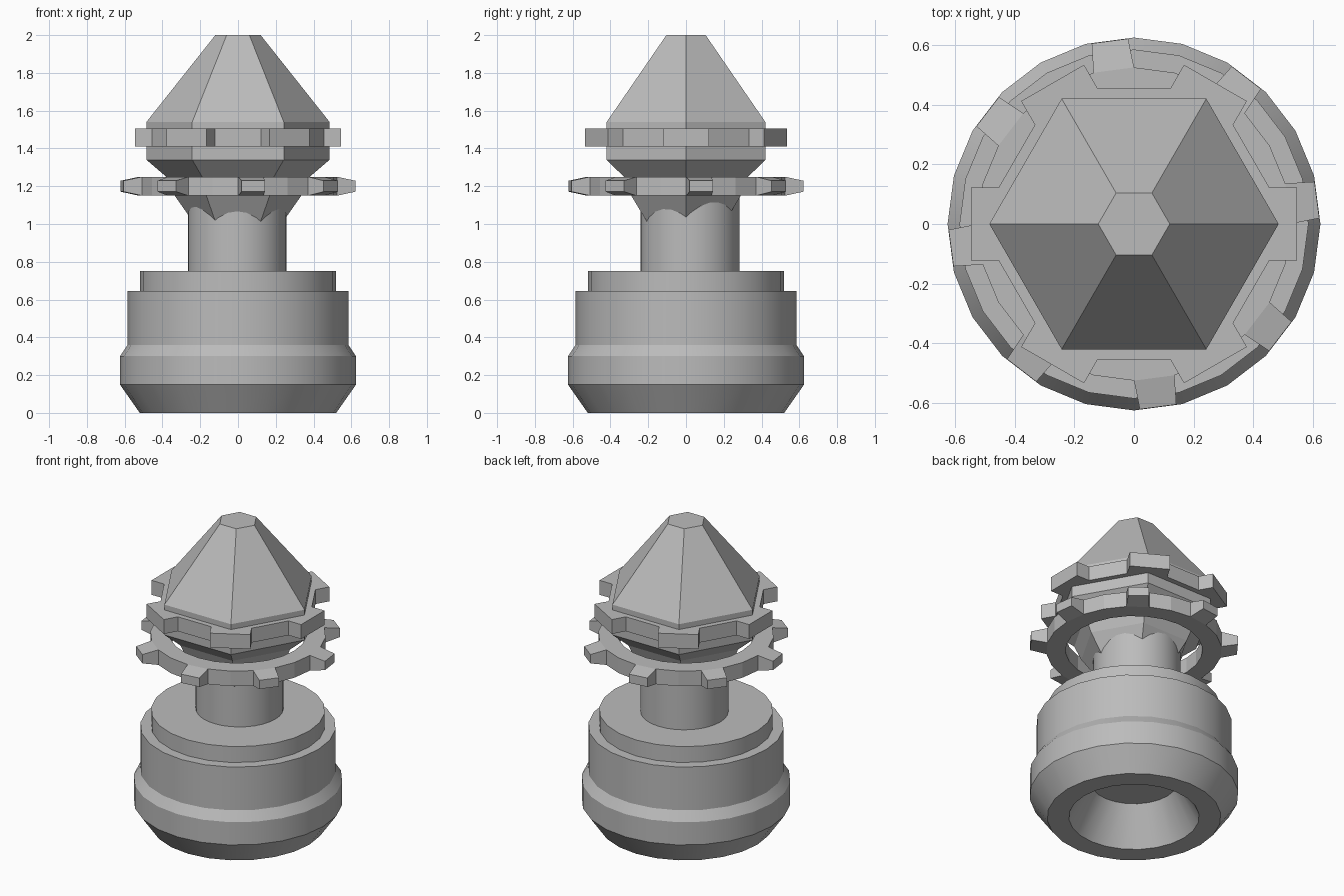
import bpy, bmesh
from math import pi, cos, sin, atan2, degrees
from mathutils import Vector

cube = bpy.data.objects.get("Cube")
if cube:
    bpy.data.objects.remove(cube, do_unlink=True)

GREY = 0.5
mat = bpy.data.materials.new("plain grey")
mat.use_nodes = True
mat.diffuse_color = (GREY, GREY, GREY, 1)
mat.node_tree.nodes["Principled BSDF"].inputs["Base Color"].default_value = (GREY, GREY, GREY, 1)


def lathe(profile, sides, turn=0.0, hollow=False):
    """Spin a (radius, height) profile; hollow joins its ends, otherwise they are capped."""
    bm = bmesh.new()
    rings = []
    for r, z in profile:
        angles = [turn + 2 * pi * i / sides for i in range(sides)]
        rings.append([bm.verts.new((r * cos(a), r * sin(a), z)) for a in angles])
    pairs = list(zip(rings, rings[1:]))
    if hollow:
        pairs.append((rings[-1], rings[0]))
    else:
        bm.faces.new(rings[0])
        bm.faces.new(rings[-1])
    for low, high in pairs:
        for i in range(sides):
            j = (i + 1) % sides
            bm.faces.new((low[i], low[j], high[j], high[i]))
    bmesh.ops.recalc_face_normals(bm, faces=bm.faces)
    return bm


def add_teeth(bm, count, first, length, width_scale=1.0, height_scale=1.0):
    """Extrude evenly spaced outward-facing side faces into teeth."""
    step = 360 / count
    chosen = []
    for f in bm.faces:
        c, n = f.calc_center_median(), f.normal
        outward = n.x * c.x + n.y * c.y > 0.1 and abs(n.z) < 0.1
        off = (degrees(atan2(c.y, c.x)) - first + step / 2) % step - step / 2
        if outward and abs(off) < 1:
            chosen.append(f)
    normals = [f.normal.copy() for f in chosen]
    tips = bmesh.ops.extrude_discrete_faces(bm, faces=chosen)["faces"]
    for f in tips:
        c = f.calc_center_median()
        n = Vector((c.x, c.y, 0)).normalized()
        for v in f.verts:
            d = v.co - c
            v.co = c + n * length + Vector((d.x * width_scale, d.y * width_scale, d.z * height_scale))
    bmesh.ops.recalc_face_normals(bm, faces=bm.faces)


def finish(bm, name, smooth=False, location=(0, 0, 0)):
    mesh = bpy.data.meshes.new(name)
    bm.to_mesh(mesh)
    bm.free()
    mesh.materials.append(mat)
    obj = bpy.data.objects.new(name, mesh)
    obj.location = location
    bpy.context.collection.objects.link(obj)
    if smooth:
        bpy.ops.object.select_all(action='DESELECT')
        obj.select_set(True)
        bpy.context.view_layer.objects.active = obj
        bpy.ops.object.shade_smooth_by_angle(angle=pi / 6)
    return obj


# Stepped round base with a tapered socket underneath
finish(lathe([(0.26, 0.24), (0.39, 0), (0.52, 0), (0.625, 0.15), (0.625, 0.30),
              (0.585, 0.36), (0.585, 0.645), (0.52, 0.645), (0.52, 0.75)], 24),
       "base", smooth=True)

# Post, set slightly off centre
finish(lathe([(0.262, 0.70), (0.262, 1.2)], 32), "post", smooth=True, location=(-0.004, 0.022, 0))

# Six-sided head with a flat tip
finish(lathe([(0.23, 1.0), (0.335, 1.15), (0.38, 1.25), (0.485, 1.34),
              (0.485, 1.54), (0.12, 2.0)], 6), "head")

# Upper collar with six broad square teeth
collar = lathe([(0.47, 1.41), (0.47, 1.505)], 12, turn=pi / 12)
add_teeth(collar, 6, 0, 0.092)
finish(collar, "upper_collar")

# Lower open ring with eight tapered teeth
ring = lathe([(0.41, 1.15), (0.525, 1.15), (0.525, 1.25), (0.41, 1.25)], 24, hollow=True)
add_teeth(ring, 8, 7.5, 0.098, width_scale=0.9, height_scale=0.58)
finish(ring, "lower_ring")
